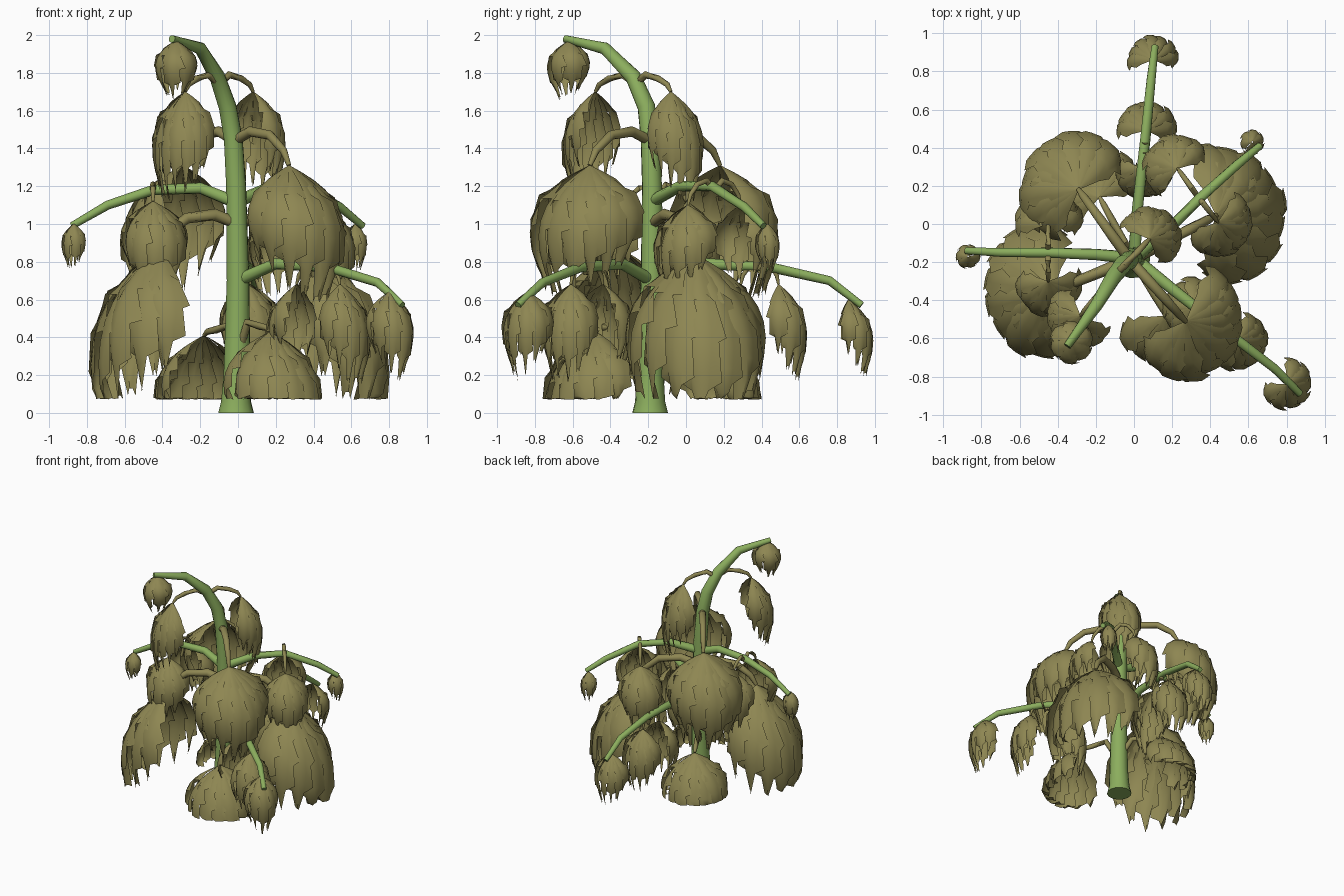
import bpy, bmesh, math, random
from mathutils import Vector as V

if "Cube" in bpy.data.objects:
    bpy.data.objects.remove(bpy.data.objects["Cube"])

random.seed(4)
FLOOR = 0.07


def material(name, col):
    m = bpy.data.materials.new(name)
    m.diffuse_color = (*col, 1)
    m.use_nodes = True
    m.node_tree.nodes["Principled BSDF"].inputs["Base Color"].default_value = m.diffuse_color
    return m


GREEN = material("stem_green", (0.26, 0.42, 0.11))
OLIVE = material("wilted_olive", (0.27, 0.24, 0.085))


def finish(bm, name, mat, angle):
    me = bpy.data.meshes.new(name)
    bm.to_mesh(me)
    bm.free()
    me.materials.append(mat)
    ob = bpy.data.objects.new(name, me)
    bpy.context.collection.objects.link(ob)
    bpy.ops.object.select_all(action='DESELECT')
    ob.select_set(True)
    bpy.context.view_layer.objects.active = ob
    bpy.ops.object.shade_smooth_by_angle(angle=math.radians(angle))


def tube(bm, pts, radii, n=10):
    pts = [V(p) for p in pts]
    rings = []
    for i, p in enumerate(pts):
        d = (pts[min(i + 1, len(pts) - 1)] - pts[max(i - 1, 0)]).normalized()
        a = d.cross(V((0.3, 0.9, 0.1))).normalized()
        b = d.cross(a)
        rings.append([bm.verts.new(p + radii[i] * (a * math.cos(k * math.tau / n) + b * math.sin(k * math.tau / n)))
                      for k in range(n)])
    for r, s in zip(rings, rings[1:]):
        for k in range(n):
            bm.faces.new((r[k], r[(k + 1) % n], s[(k + 1) % n], s[k]))
    bm.faces.new(rings[0][::-1])
    bm.faces.new(rings[-1])


def blade(bm, apex, theta, R, L, half, curl):
    # one drooping serrated leaflet: rows run from the apex down to the tip
    rows, cols = 9, 4
    grid = []
    for i in range(rows + 1):
        t = i / rows
        r = R * math.sin(math.pi * curl * t) ** 1.08 + 0.004
        z = -L * (0.52 * t + 0.48 * t * t)
        w = half * (1 if t < 0.55 else max(0.05, 1 - ((t - 0.55) / 0.45) ** 1.8))
        row = []
        for j in range(cols + 1):
            u = j / cols * 2 - 1
            edge = abs(u) == 1
            tooth = (1 if i % 2 else -1) if edge and t > 0.3 else 0
            th = theta + u * w * (1 + 0.18 * tooth)
            rr = r * (1 + 0.09 * u - 0.07 * abs(u))
            p = apex + V((math.cos(th) * rr, math.sin(th) * rr, z - 0.05 * L * tooth))
            p.z = max(p.z, FLOOR + 0.01 * random.random())
            row.append(bm.verts.new(p))
        grid.append(row)
    for a, b in zip(grid, grid[1:]):
        for j in range(cols):
            bm.faces.new((a[j], a[j + 1], b[j + 1], b[j]))


def leaf(name, apex, out, R, L, spread=110, n=7, start=None, thick=0.028, overlap=0.95, curl=0.72, short=0.35):
    bm = bmesh.new()
    apex = V(apex)
    th0 = math.atan2(out[1], out[0])
    sp = math.radians(spread)
    step = 2 * sp / n
    for k in range(n):
        f = (k + 0.5) / n * 2 - 1
        size = 1 - short * abs(f) ** 1.4
        blade(bm, apex, th0 + f * sp, R * random.uniform(0.95, 1.05), L * size * random.uniform(0.95, 1.03),
              step * overlap, curl)
    if start:
        # arched leaf stalk
        s = V(start)
        top = max(s.z, apex.z)
        pts = [s, s.lerp(apex, 0.3), s.lerp(apex, 0.65), s.lerp(apex, 0.9), apex]
        pts[1].z = top + 0.05
        pts[2].z = top + 0.03
        pts[3].z = apex.z + 0.45 * (top - apex.z) + 0.02
        tube(bm, pts, [thick, thick, thick * 0.9, thick * 0.75, thick * 0.45], 8)
    finish(bm, name, OLIVE, 50)


# main stem and four side branches
bm = bmesh.new()
tube(bm, [(-.01, -.19, 0), (-.01, -.19, .06), (-.005, -.19, .2), (0, -.18, .7), (-.01, -.18, 1.2), (-.025, -.19, 1.45),
          (-.055, -.21, 1.62), (-.11, -.28, 1.78), (-.2, -.43, 1.93), (-.35, -.64, 1.98)],
     [.095, .08, .072, .06, .053, .05, .047, .042, .033, .02], 14)
finish(bm, "main_stem", GREEN, 50)
branches = {
    "back": [(0, -.18, .70), (.02, .1, .79), (.06, .45, .77), (.09, .76, .70), (.11, .93, .57)],
    "back_right": [(0, -.18, 1.12), (.18, -.03, 1.20), (.35, .14, 1.2), (.54, .31, 1.09), (.66, .41, .99)],
    "left": [(0, -.18, 1.11), (-.2, -.16, 1.19), (-.45, -.15, 1.18), (-.69, -.15, 1.10), (-.88, -.14, .99)],
    "front_right": [(0, -.18, .70), (.2, -.34, .79), (.48, -.56, .77), (.74, -.76, .69), (.87, -.89, .57)],
}
for name, pts in branches.items():
    bm = bmesh.new()
    tube(bm, pts, [.034, .03, .027, .024, .019])
    finish(bm, name + "_branch", GREEN, 50)

# small leaf clusters at the tips
leaf("stem_tip_leaf", (-.33, -.62, 1.97), (-1, -1), .11, .3, 175, 6, overlap=.62, curl=.85, short=.15)
leaf("left_tip_leaf", (-.87, -.17, 1.0), (-1, -.3), .06, .23, 170, 6, overlap=.6, curl=.85, short=.15)
leaf("back_right_tip_leaf", (.62, .43, 1.0), (1, 1), .06, .24, 170, 6, overlap=.6, curl=.85, short=.15)
leaf("back_tip_leaf", (.1, .86, .6), (0, 1), .13, .4, 105, 7, overlap=.7, curl=.75)
leaf("front_right_tip_leaf", (.8, -.84, .64), (1, -1), .13, .44, 130, 7, overlap=.7, curl=.8)

# leaf pairs on the main stem, from the top down
stem_leaves = [
    ("upper", (-.1, -.27, 1.74), (-.28, -.48, 1.7), (.08, -.08, 1.7), .165, .57, .02, (1, 1), .72),
    ("shoulder", (-.02, -.19, 1.44), (.27, -.51, 1.31), (-.29, .18, 1.31), .30, .73, .028, (-1, 1), .74),
    ("middle", (0, -.18, 1.0), (-.42, -.35, .87), (.43, .045, .84), .365, .92, .032, (1, .08), .64),
    ("lower", (0, -.19, .3), (.17, -.48, .43), (-.18, .14, .41), .26, .55, .022, (-.5, 1), .62),
]
for name, s, a, b, R, L, thick, d, curl in stem_leaves:
    for side, p, sign in (("a", a, -1), ("b", b, 1)):
        leaf(f"{name}_stem_leaf_{side}", p, (sign * d[0], sign * d[1]), R, L, 102, 9, s, thick, curl=curl)

# leaf pairs hanging from each branch, beside it on the upper two and under it on the lower two
branch_leaves = [
    ("left", (-.45, -.15, 1.16), (-.45, -.30, 1.12), (-.45, .0, 1.12), .175, .48),
    ("back_right", (.33, .15, 1.18), (.44, .01, 1.1), (.23, .29, 1.1), .175, .48),
    ("back", (.055, .4, .74), (.05, .29, .68), (.065, .49, .68), .15, .5),
    ("front_right", (.43, -.53, .74), (.31, -.44, .68), (.54, -.61, .68), .155, .52),
]
for name, s, a, b, R, L in branch_leaves:
    for side, p in (("a", a), ("b", b)):
        out = (p[0] - s[0], p[1] - s[1])
        leaf(f"{name}_branch_leaf_{side}", p, out, R, L, 100, 7, s, .016, .85, .75)
